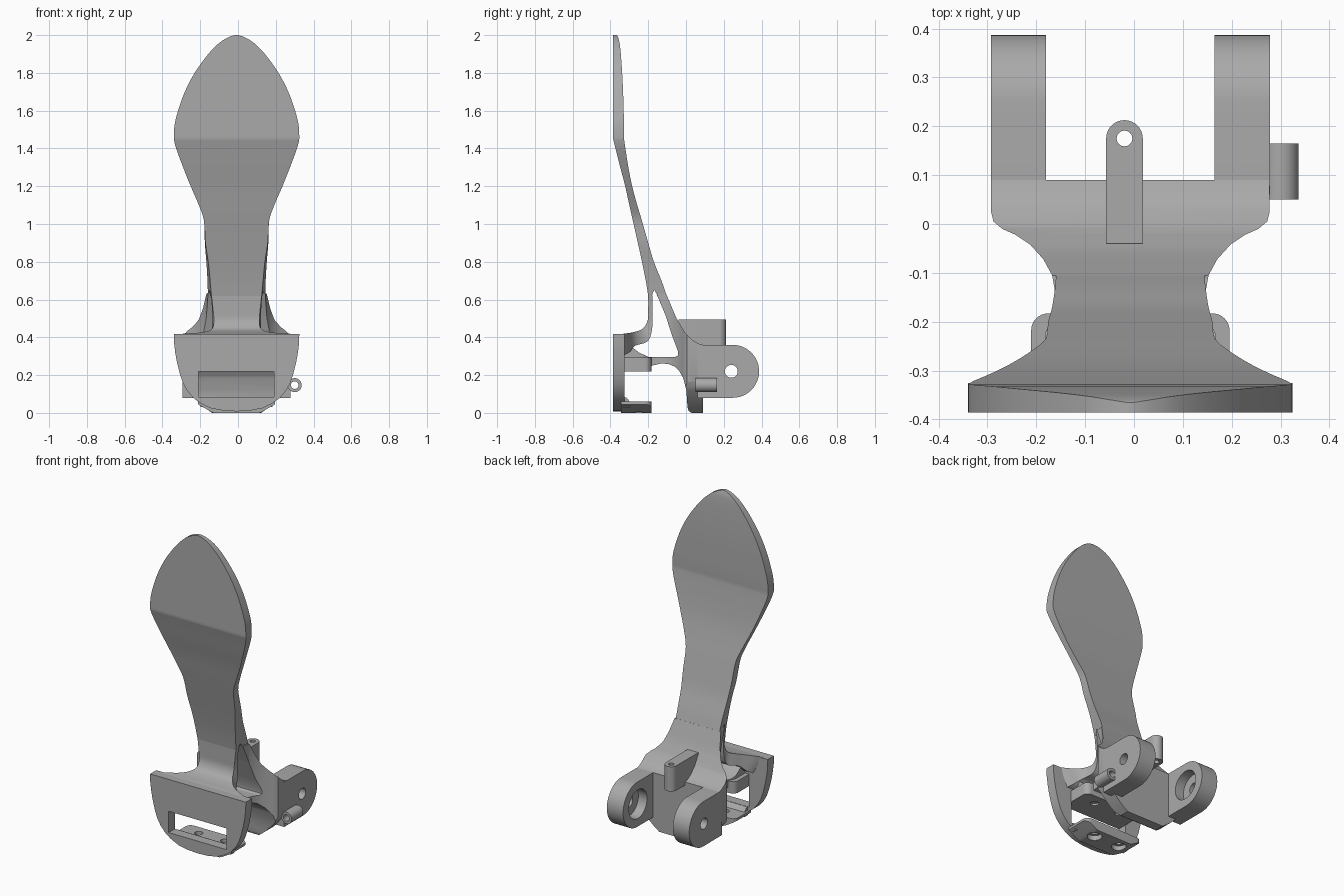
import bpy, bmesh, math
from mathutils import Vector

if "Cube" in bpy.data.objects:
    bpy.data.objects.remove(bpy.data.objects["Cube"])

CX = -0.0075  # symmetry plane of the main body

grey = bpy.data.materials.new("plain_grey")
grey.use_nodes = True
grey.diffuse_color = (0.4, 0.4, 0.4, 1)
grey.node_tree.nodes["Principled BSDF"].inputs["Base Color"].default_value = (0.4, 0.4, 0.4, 1)


def finish(name, bm):
    bmesh.ops.recalc_face_normals(bm, faces=bm.faces)
    me = bpy.data.meshes.new(name)
    bm.to_mesh(me)
    bm.free()
    me.materials.append(grey)
    ob = bpy.data.objects.new(name, me)
    bpy.context.collection.objects.link(ob)
    return ob


def prism(name, pts, axis, a, b):
    """Extrude a 2D outline along an axis from a to b."""
    place = {"x": lambda u, v, t: (t, u, v),
             "y": lambda u, v, t: (u, t, v),
             "z": lambda u, v, t: (u, v, t)}[axis]
    bm = bmesh.new()
    face = bm.faces.new([bm.verts.new(place(u, v, a)) for u, v in pts])
    ext = bmesh.ops.extrude_face_region(bm, geom=[face])
    shift = Vector(place(0, 0, b - a))
    for v in ext["geom"]:
        if isinstance(v, bmesh.types.BMVert):
            v.co += shift
    return finish(name, bm)


def arc(cx, cy, r, start=0, end=360, n=32):
    full = end - start == 360
    steps = [math.radians(start + (end - start) * i / n) for i in range(n if full else n + 1)]
    return [(cx + r * math.cos(t), cy + r * math.sin(t)) for t in steps]


def rod(name, u, v, r, axis, a, b):
    return prism(name, arc(u, v, r), axis, a, b)


def box(name, x0, x1, y0, y1, z0, z1):
    return prism(name, [(x0, y0), (x1, y0), (x1, y1), (x0, y1)], "z", z0, z1)


def mirrored(half):
    """Full outline from its +x half."""
    return [(CX + x, y) for x, y in half] + [(CX - x, y) for x, y in reversed(half) if x > 0]


def combine(ob, other, op):
    mod = ob.modifiers.new(op, "BOOLEAN")
    mod.operation, mod.object, mod.solver = op, other, "EXACT"
    bpy.context.view_layer.objects.active = ob
    bpy.ops.object.modifier_apply(modifier=mod.name)
    bpy.data.objects.remove(other)


def smooth_curve(rows, n=4):
    """Catmull-Rom resampling of rows of numbers."""
    rows = [Vector(r) for r in rows]
    out = []
    for i in range(len(rows) - 1):
        p0, p1, p2, p3 = rows[max(i - 1, 0)], rows[i], rows[i + 1], rows[min(i + 2, len(rows) - 1)]
        for k in range(n):
            t = k / n
            out.append(0.5 * (2 * p1 + (p2 - p0) * t + (2 * p0 - 5 * p1 + 4 * p2 - p3) * t * t
                              + (3 * p1 - p0 - 3 * p2 + p3) * t ** 3))
    return out + [rows[-1]]


def loft(name, rows):
    """Rows: front y, front z, back y, back z, front half width, back half width."""
    bm = bmesh.new()
    rings = [[bm.verts.new(c) for c in ((CX - wf, yf, zf), (CX + wf, yf, zf),
                                        (CX + wb, yb, zb), (CX - wb, yb, zb))]
             for yf, zf, yb, zb, wf, wb in rows]
    for r, s in zip(rings, rings[1:]):
        for i in range(4):
            j = (i + 1) % 4
            bm.faces.new((r[i], r[j], s[j], s[i]))
    bm.faces.new(rings[0])
    bm.faces.new(rings[-1])
    return finish(name, bm)


# Leaf-shaped blade: z, front y, back y, front and back half width
lower = [(0.62, -0.2, -0.102, 0.133, 0.152), (0.7, -0.213, -0.13, 0.14, 0.154),
         (0.8, -0.233, -0.17, 0.15, 0.16), (0.9, -0.255, -0.2, 0.165, 0.168),
         (1.02, -0.282, -0.234, 0.173, 0.173), (1.1, -0.3, -0.258, 0.2, 0.2),
         (1.2, -0.322, -0.285, 0.243, 0.243), (1.3, -0.348, -0.305, 0.283, 0.283),
         (1.4, -0.373, -0.321, 0.32, 0.32), (1.45, -0.386, -0.328, 0.332, 0.332)]
upper = [(1.45, -0.386, -0.328, 0.332, 0.332), (1.52, -0.386, -0.328, 0.329, 0.329),
         (1.6, -0.386, -0.33, 0.31, 0.31), (1.7, -0.386, -0.333, 0.274, 0.274),
         (1.8, -0.386, -0.338, 0.222, 0.222), (1.9, -0.386, -0.345, 0.15, 0.15),
         (1.96, -0.386, -0.352, 0.09, 0.09), (1.99, -0.386, -0.36, 0.04, 0.04),
         (2.0, -0.386, -0.365, 0.008, 0.008)]
rows = smooth_curve(lower)[:-1] + smooth_curve(upper)
blade = loft("blade", [(yf, z, yb, z, wf, wb) for z, yf, yb, wf, wb in rows])
# The fork notch starts where the blade splits into two legs
notch = [(-0.185, 0.55), (-0.178, 0.63), (-0.168, 0.652), (-0.158, 0.635), (-0.125, 0.55)]
combine(blade, prism("notch_cutter", notch, "x", -1, 1), "DIFFERENCE")

# Front leg sweeping out into the top of the plate
leg = [(-0.2, 0.62, -0.178, 0.62, 0.133, 0.135), (-0.2, 0.55, -0.177, 0.54, 0.125, 0.13),
       (-0.203, 0.49, -0.18, 0.44, 0.12, 0.13), (-0.23, 0.445, -0.205, 0.378, 0.13, 0.14),
       (-0.28, 0.427, -0.27, 0.355, 0.18, 0.17), (-0.325, 0.42, -0.3, 0.32, 0.27, 0.21),
       (-0.345, 0.416, -0.34, 0.3, 0.325, 0.24)]
loft("front_leg", smooth_curve(leg))

# Rear leg, bridge and block: side profile trimmed by plan and front outlines
side = [(-0.158, 0.635), (-0.11, 0.52), (-0.07, 0.4), (-0.042, 0.325), (-0.042, 0.305), (-0.055, 0.297),
        (-0.2, 0.297), (-0.25, 0.32), (-0.3, 0.36), (-0.34, 0.36), (-0.34, 0.23), (-0.19, 0.23),
        (-0.18, 0.25), (-0.13, 0.262), (-0.09, 0.258), (-0.06, 0.245), (-0.035, 0.22), (-0.015, 0.185),
        (0.002, 0.12), (0.008, 0.03), (0.015, 0.01), (0.03, 0),
        (0.09, 0), (0.09, 0.36), (0.065, 0.367), (0.035, 0.385), (-0.005, 0.425), (-0.05, 0.5), (-0.105, 0.63)]
rear = prism("rear_leg_and_block", side, "x", -0.5, 0.5)
plan = [(0.285, 0.2), (0.285, 0.025), (0.28, 0.005), (0.262, -0.01), (0.235, -0.022), (0.205, -0.042),
        (0.178, -0.072), (0.16, -0.105), (0.152, -0.15), (0.157, -0.19), (0.175, -0.225), (0.175, -0.4)]
combine(rear, prism("plan_cutter", mirrored(plan), "z", -0.1, 1), "INTERSECT")
bowl = [(0.4, 1), (0.4, 0.2), (0.285, 0.17), (0.268, 0.13), (0.235, 0.09), (0.195, 0.05),
        (0.165, 0.025), (0.13, 0), (0.13, -0.1)]
combine(rear, prism("bowl_cutter", mirrored(bowl), "y", -1, 1), "INTERSECT")

# Clevis arms with a pivot hole and an inner bearing recess
arm_side = [(0.06, 0.36), (0.06, 0.08)] + arc(0.247, 0.22, 0.14, -90, 90, 24)
for name, s in (("left", 1), ("right", -1)):
    inner, outer = CX + s * 0.1725, CX + s * 0.2855
    arm = prism(name + "_arm", arm_side, "x", inner, outer)
    combine(arm, rod("pivot_cutter", 0.24, 0.22, 0.034, "x", inner - s * 0.1, outer + s * 0.1), "DIFFERENCE")
    combine(arm, rod("recess_cutter", 0.24, 0.22, 0.09, "x", inner - s * 0.05, inner + s * 0.06), "DIFFERENCE")

# Rounded front plate with a wide slot
shield = [(0.332, 0.418), (0.331, 0.37), (0.325, 0.32), (0.315, 0.265), (0.3, 0.205), (0.283, 0.155),
          (0.26, 0.115), (0.23, 0.08), (0.19, 0.05), (0.135, 0.024), (0.07, 0.012), (0, 0.008)]
plate = prism("front_plate", mirrored(shield), "y", -0.386, -0.325)
combine(plate, box("slot_cutter", -0.21, 0.19, -0.5, -0.2, 0.085, 0.218), "DIFFERENCE")

# Two bolt shelves behind the slot
shelf_plan = mirrored([(0.203, -0.345)] + arc(0.168, -0.218, 0.035, 0, 90, 8))
upper_shelf = prism("upper_shelf", shelf_plan, "z", 0.218, 0.292)
lower_shelf = prism("lower_shelf", shelf_plan, "z", 0, 0.06)
combine(lower_shelf, prism("shelf_cutter", mirrored([(0.3, 0.3), (0.3, 0.06), (0.203, 0.045), (0.135, 0.006),
                                                      (0.12, 0)]), "y", -1, 1), "INTERSECT")
for s in (1, -1):
    x = CX + s * 0.09
    combine(upper_shelf, rod("bolt_cutter", x, -0.25, 0.024, "z", 0.1, 0.27), "DIFFERENCE")
    combine(lower_shelf, rod("bolt_cutter", x, -0.25, 0.024, "z", -0.1, 0.2), "DIFFERENCE")
    combine(lower_shelf, rod("counterbore_cutter", x, -0.25, 0.042, "z", -0.1, 0.03), "DIFFERENCE")
# Sloped sill between the slot and the lower shelf
prism("slot_sill", [(-0.33, 0.03), (-0.33, 0.085), (-0.315, 0.08), (-0.295, 0.058), (-0.295, 0.03)],
      "x", CX - 0.19, CX + 0.19)

# Cable guide tab above the block
tab = prism("guide_tab", [(-0.057, -0.04), (0.018, -0.04)] + arc(-0.0195, 0.175, 0.0375, 0, 180, 16), "z", 0.34, 0.495)
combine(tab, rod("tab_hole_cutter", -0.0195, 0.175, 0.016, "z", 0, 1), "DIFFERENCE")

# Small side tube on the left arm
tube = rod("side_tube", 0.3, 0.147, 0.037, "y", 0.05, 0.165)
combine(tube, rod("tube_hole_cutter", 0.3, 0.147, 0.02, "y", -1, 1), "DIFFERENCE")

# Smooth curved walls, keep corners sharp
bpy.ops.object.select_all(action="DESELECT")
for ob in bpy.context.collection.objects:
    if ob.type == "MESH" and grey.name in ob.data.materials:
        ob.select_set(True)
        bpy.context.view_layer.objects.active = ob
bpy.ops.object.shade_smooth_by_angle(angle=math.radians(25))
